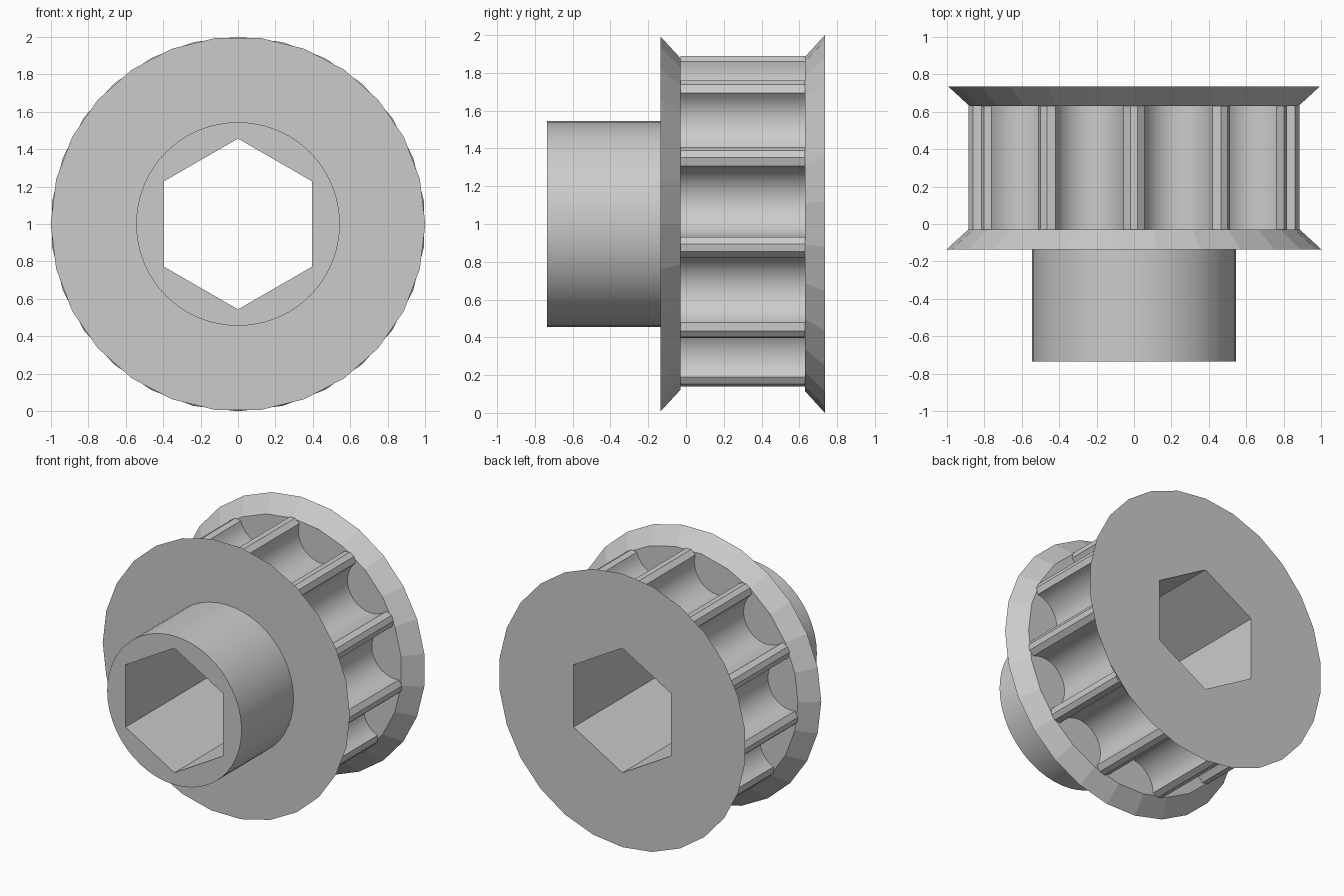
import bpy
import bmesh
from math import sin, cos, pi, radians

cube = bpy.data.objects.get("Cube")
if cube:
    bpy.data.objects.remove(cube, do_unlink=True)

CENTRE_Z = 1.0
TEETH = 11

metal = bpy.data.materials.new("light_grey_metal")
metal.use_nodes = True
metal.diffuse_color = (0.6, 0.6, 0.6, 1)
metal.node_tree.nodes["Principled BSDF"].inputs["Base Color"].default_value = (0.6, 0.6, 0.6, 1)


def polygon(sides, radius, turn=0.0):
    """Regular polygon in the x-z plane, first corner at the top."""
    step = 2 * pi / sides
    return [(radius * sin((i + turn) * step), radius * cos((i + turn) * step))
            for i in range(sides)]


def turned(t, r, a):
    """Point at tangent offset t and radius r, turned by angle a."""
    return (t * cos(a) + r * sin(a), r * cos(a) - t * sin(a))


def toothed_outline():
    """Narrow chamfered teeth separated by half-round grooves."""
    tooth = [(-0.055, 0.86), (-0.02, 0.89), (0.02, 0.89), (0.055, 0.86)]
    steps = 16
    groove = [(0.19 * cos(pi + pi * k / steps), 0.84 + 0.19 * sin(pi + pi * k / steps))
              for k in range(1, steps)]
    pitch = 2 * pi / TEETH
    points = []
    for i in range(TEETH):
        points += [turned(t, r, i * pitch) for t, r in tooth]
        points += [turned(t, r, (i + 0.5) * pitch) for t, r in groove]
    return points


def bored_part(name, front, back, y0, y1, smooth_angle=None):
    """Loft two outlines along y, with a hexagonal bore through the middle."""
    bm = bmesh.new()

    def ring(outline, y):
        verts = [bm.verts.new((x, y, z + CENTRE_Z)) for x, z in outline]
        return verts, [bm.edges.new((v, verts[i - 1])) for i, v in enumerate(verts)]

    def wall(a, b):
        for i in range(len(a)):
            bm.faces.new((a[i - 1], a[i], b[i], b[i - 1]))

    bore = polygon(6, 0.456)
    outer_a, outer_a_edges = ring(front, y0)
    outer_b, outer_b_edges = ring(back, y1)
    bore_a, bore_a_edges = ring(bore, y0)
    bore_b, bore_b_edges = ring(bore, y1)
    wall(outer_a, outer_b)
    wall(bore_a, bore_b)
    for edges in (outer_a_edges + bore_a_edges, outer_b_edges + bore_b_edges):
        bmesh.ops.triangle_fill(bm, edges=edges, use_beauty=True)
    bmesh.ops.recalc_face_normals(bm, faces=bm.faces)

    mesh = bpy.data.meshes.new(name)
    bm.to_mesh(mesh)
    bm.free()
    mesh.materials.append(metal)
    if smooth_angle:
        mesh.shade_smooth()
        mesh.set_sharp_from_angle(angle=radians(smooth_angle))
    obj = bpy.data.objects.new(name, mesh)
    bpy.context.collection.objects.link(obj)
    return obj


# Round hub at the front
hub = polygon(48, 0.544)
bored_part("hub", hub, hub, -0.735, -0.135, 30)

# Front flange, widest on its outer face
bored_part("front_flange", polygon(26, 1.0, 0.5), polygon(26, 0.885, 0.5), -0.135, -0.03)

# Toothed drum between the flanges
teeth = toothed_outline()
bored_part("toothed_drum", teeth, teeth, -0.03, 0.63, 25)

# Back flange, flaring the other way
bored_part("back_flange", polygon(26, 0.885), polygon(26, 1.0), 0.63, 0.735)
